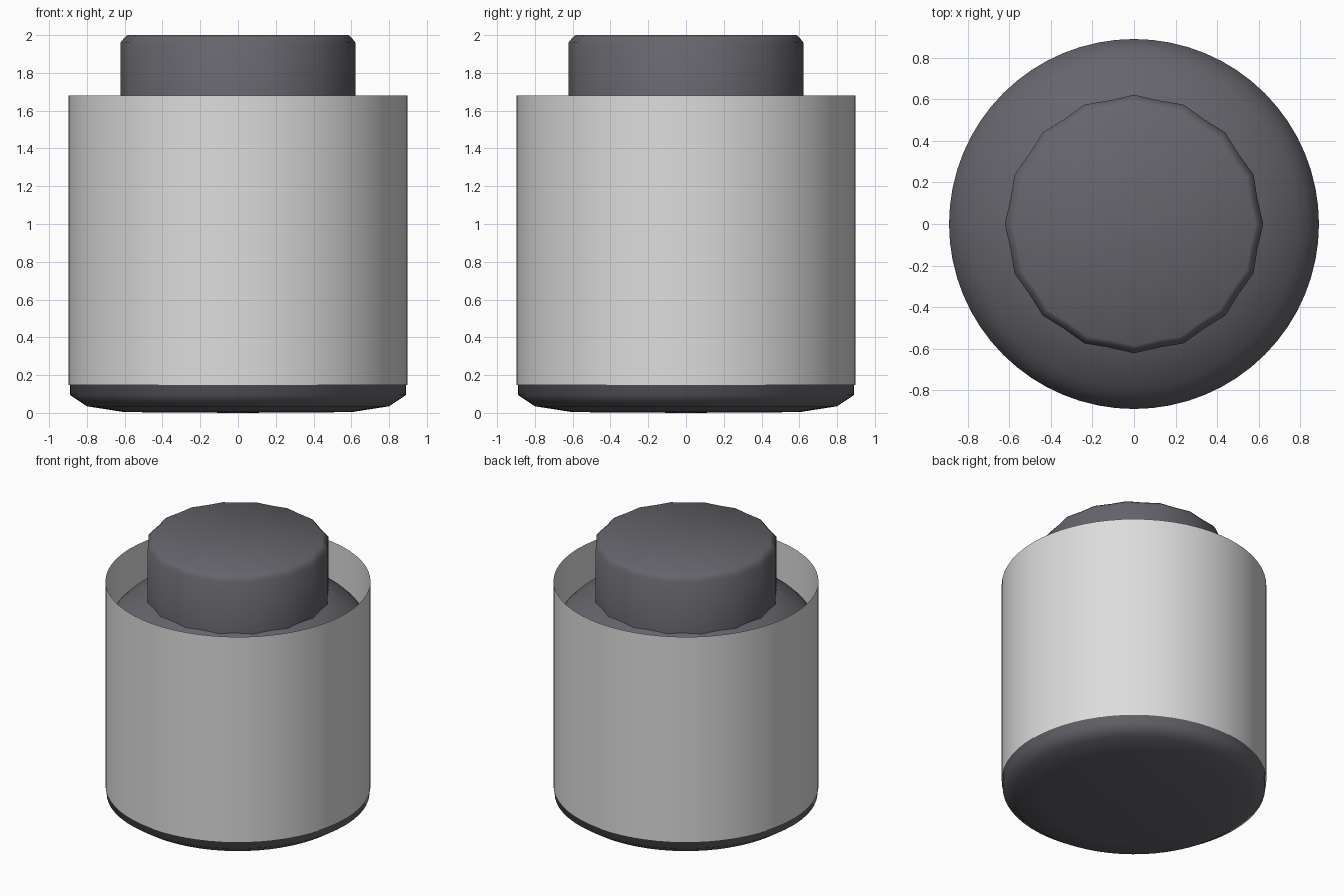
import bpy, bmesh
from math import cos, sin, tau

if "Cube" in bpy.data.objects:
    bpy.data.objects.remove(bpy.data.objects["Cube"])


def material(name, rgb):
    mat = bpy.data.materials.new(name)
    mat.use_nodes = True
    color = (*rgb, 1.0)
    mat.diffuse_color = color
    mat.node_tree.nodes["Principled BSDF"].inputs["Base Color"].default_value = color
    return mat


def lathe(name, profile, segments, mat, flute=0.0):
    """Revolve (radius, z) points, listed from bottom to top; radius 0 closes an end."""
    bm = bmesh.new()
    rings = []
    for radius, z in profile:
        if radius == 0:
            rings.append([bm.verts.new((0, 0, z))] * segments)
            continue
        ring = []
        for i in range(segments):
            r = radius - flute * (i % 2)
            a = tau * i / segments
            ring.append(bm.verts.new((r * cos(a), r * sin(a), z)))
        rings.append(ring)
    for low, high in zip(rings, rings[1:]):
        for i in range(segments):
            j = (i + 1) % segments
            corners = dict.fromkeys((low[i], low[j], high[j], high[i]))
            bm.faces.new(list(corners)).smooth = True
    mesh = bpy.data.meshes.new(name)
    bm.to_mesh(mesh)
    bm.free()
    mesh.materials.append(mat)
    obj = bpy.data.objects.new(name, mesh)
    bpy.context.collection.objects.link(obj)
    return obj


charcoal = material("charcoal", (0.13, 0.13, 0.15))
light_grey = material("light grey", (0.72, 0.72, 0.72))

# Dark inner body with bevelled base and sloping shoulder
lathe("jar_body", [(0, 0), (0.6, 0.004), (0.8, 0.035), (0.89, 0.095),
                   (0.89, 1.35), (0.84, 1.42), (0.79, 1.47),
                   (0.62, 1.57), (0.5, 1.6)], 64, charcoal)

# Thin open sleeve around the body
lathe("sleeve", [(0.897, 0.147), (0.897, 1.68)], 64, light_grey)

# Gently fluted cap with a bevelled rim
lathe("cap", [(0.622, 1.48), (0.622, 1.96), (0.6, 1.988),
              (0.585, 2.0), (0, 2.0)], 32, charcoal, flute=0.016)
